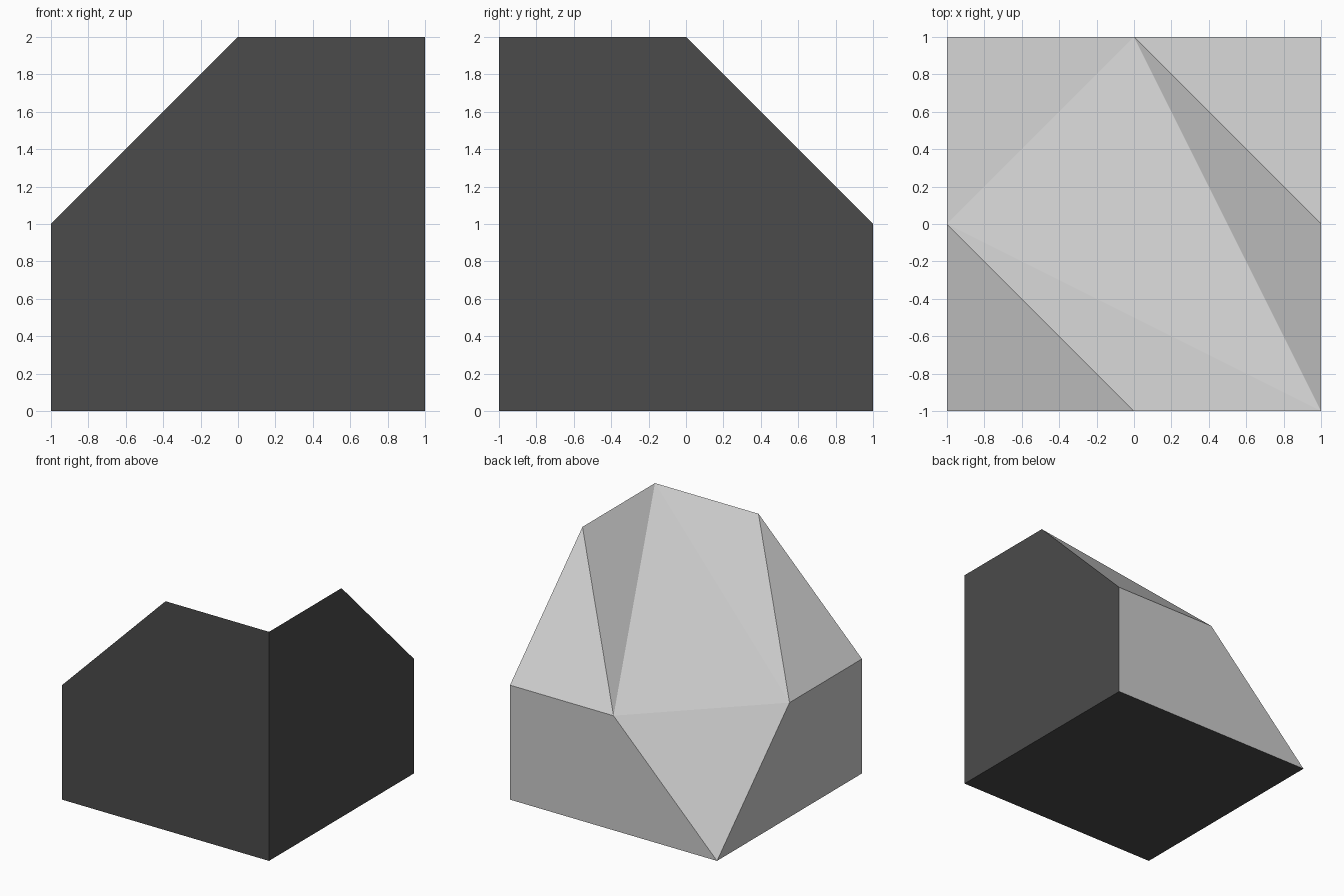
import bpy, bmesh

if "Cube" in bpy.data.objects:
    bpy.data.objects.remove(bpy.data.objects["Cube"])

# The block is symmetric about the diagonal plane x = -y
def flip(p):
    return (-p[1], -p[0], p[2])

# Key corners of one half
low, peak = (-1, 1, 0), (1, -1, 2)          # on the diagonal
front_base = (1, -1, 0)                     # on the diagonal
base, shoulder = (1, 1, 0), (1, 1, 1)
notch, top = (0, 1, 1), (1, 0, 2)

half = [
    [low, base, shoulder, notch],               # back wall
    [front_base, base, shoulder, top, peak],    # right wall (dark)
    [shoulder, notch, top],                     # outer slope
    [notch, peak, top],                         # inner slope
]
faces = half + [[flip(p) for p in f] for f in half] + [
    [low, notch, flip(notch)],                  # lower corner facet
    [notch, flip(notch), peak],                 # central facet
    [low, base, front_base, flip(base)],        # underside (dark)
]

bm = bmesh.new()
for f in faces:
    face = bm.faces.new([bm.verts.new(p) for p in f])
    face.material_index = int(front_base in f)  # plain outer sides are dark
bmesh.ops.remove_doubles(bm, verts=bm.verts[:], dist=1e-4)
bmesh.ops.recalc_face_normals(bm, faces=bm.faces[:])

mesh = bpy.data.meshes.new("faceted_block")
bm.to_mesh(mesh)
bm.free()

# Light facets keep the default grey, flat sides are dark grey
light = bpy.data.materials.new("light_grey")
light.diffuse_color = (0.8, 0.8, 0.8, 1)
light.use_nodes = True
light.node_tree.nodes["Principled BSDF"].inputs["Base Color"].default_value = light.diffuse_color
dark = bpy.data.materials.new("dark_grey")
dark.diffuse_color = (0.07, 0.07, 0.07, 1)
dark.use_nodes = True
dark.node_tree.nodes["Principled BSDF"].inputs["Base Color"].default_value = dark.diffuse_color
mesh.materials.append(light)
mesh.materials.append(dark)
bpy.context.collection.objects.link(bpy.data.objects.new("faceted_block", mesh))
